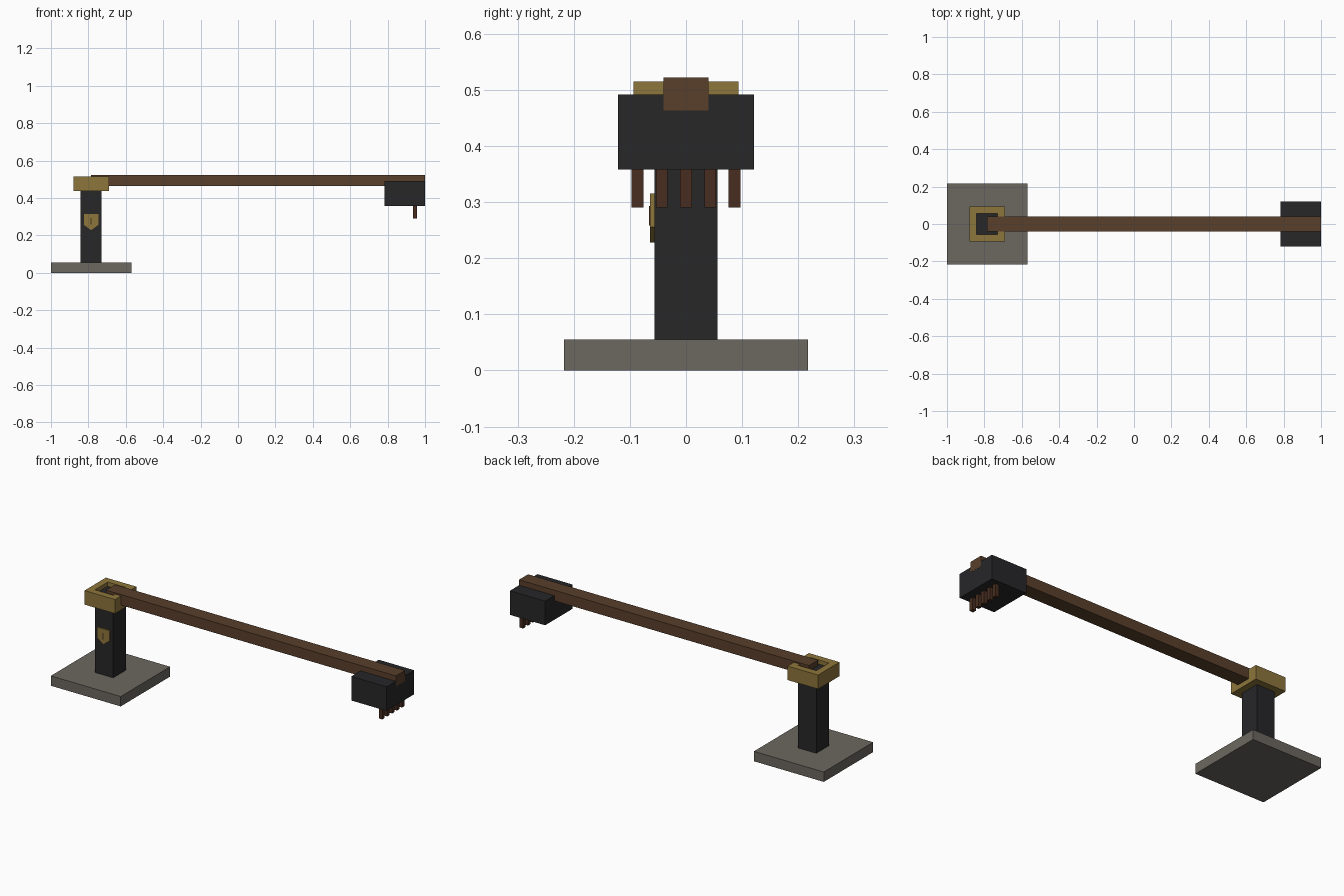
import bpy, bmesh

if "Cube" in bpy.data.objects:
    bpy.data.objects.remove(bpy.data.objects["Cube"])


def material(name, rgb):
    m = bpy.data.materials.new(name)
    m.diffuse_color = (*rgb, 1)
    m.use_nodes = True
    m.node_tree.nodes["Principled BSDF"].inputs["Base Color"].default_value = m.diffuse_color
    return m


STONE = material("stone", (0.15, 0.135, 0.115))
IRON = material("iron", (0.02, 0.02, 0.022))
BRASS = material("brass", (0.27, 0.18, 0.045))
WOOD = material("wood", (0.10, 0.05, 0.024))
DARK_WOOD = material("dark_wood", (0.065, 0.027, 0.014))


def finish(name, bm, mat):
    bmesh.ops.recalc_face_normals(bm, faces=bm.faces)
    me = bpy.data.meshes.new(name)
    bm.to_mesh(me)
    bm.free()
    me.materials.append(mat)
    ob = bpy.data.objects.new(name, me)
    bpy.context.collection.objects.link(ob)
    return ob


def box(name, x, y, z, mat):
    bm = bmesh.new()
    bmesh.ops.create_cube(bm, size=1)
    for v in bm.verts:
        v.co = [(a + b) / 2 + c * (b - a) for (a, b), c in zip((x, y, z), v.co)]
    return finish(name, bm, mat)


PX = -0.785  # post axis

# Base and post
box("base", (-1, -0.57), (-0.217, 0.217), (0, 0.055), STONE)
box("post", (PX - 0.056, PX + 0.056), (-0.056, 0.056), (0.055, 0.492), IRON)

# Square collar ring around the post head
bm = bmesh.new()
rings = []
for r, z in ((0.094, 0.437), (0.094, 0.515), (0.056, 0.515), (0.056, 0.437)):
    rings.append([bm.verts.new((PX + sx * r, sy * r, z))
                  for sx, sy in ((-1, -1), (1, -1), (1, 1), (-1, 1))])
for i in range(4):
    a, b = rings[i], rings[(i + 1) % 4]
    for j in range(4):
        k = (j + 1) % 4
        bm.faces.new((a[j], a[k], b[k], b[j]))
finish("collar", bm, BRASS)

# Long arm and the block at its end
box("arm", (PX, 1.0), (-0.04, 0.04), (0.463, 0.522), WOOD)
box("end_block", (0.782, 0.999), (-0.121, 0.121), (0.358, 0.492), IRON)

# Row of pegs below the block
for i in range(5):
    y = (i - 2) * 0.0433
    box(f"peg_{i + 1}", (0.935, 0.956), (y - 0.0105, y + 0.0105), (0.29, 0.37), DARK_WOOD)

# Shield plate on the front of the post
shield = [(-0.038, 0.315), (0.038, 0.315), (0.038, 0.256), (0, 0.228), (-0.038, 0.256)]
bm = bmesh.new()
face = bm.faces.new([bm.verts.new((PX + x, -0.054, z)) for x, z in shield])
ext = bmesh.ops.extrude_face_region(bm, geom=[face])
bmesh.ops.translate(bm, vec=(0, -0.010, 0),
                    verts=[g for g in ext["geom"] if isinstance(g, bmesh.types.BMVert)])
finish("shield_plate", bm, BRASS)
box("shield_slot", (PX - 0.003, PX + 0.003), (-0.066, -0.062), (0.258, 0.293), DARK_WOOD)
